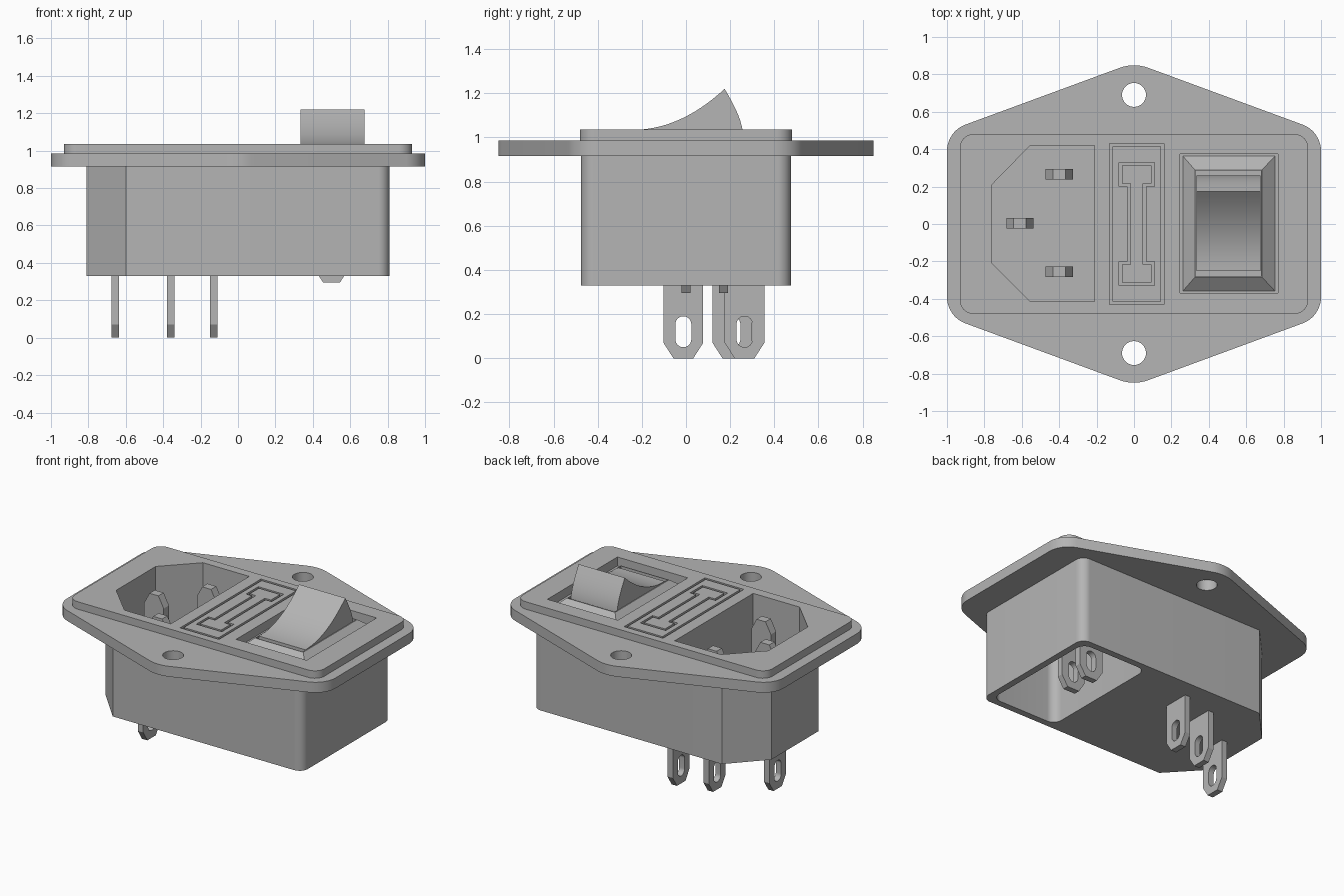
import bpy, bmesh, math
from mathutils import Vector

cube = bpy.data.objects.get("Cube")
if cube:
    bpy.data.objects.remove(cube, do_unlink=True)

grey = bpy.data.materials.new("light_grey_plastic")
grey.use_nodes = True
COLOR = (0.46, 0.46, 0.46, 1)
grey.diffuse_color = COLOR
grey.node_tree.nodes["Principled BSDF"].inputs["Base Color"].default_value = COLOR

AXES = {"z": lambda a, b, c: (a, b, c),
        "x": lambda a, b, c: (c, a, b),
        "y": lambda a, b, c: (a, c, b)}


def make(name, bm):
    bmesh.ops.recalc_face_normals(bm, faces=bm.faces)
    mesh = bpy.data.meshes.new(name)
    bm.to_mesh(mesh)
    bm.free()
    mesh.materials.append(grey)
    obj = bpy.data.objects.new(name, mesh)
    bpy.context.collection.objects.link(obj)
    return obj


def prism(name, outline, lo, hi, axis="z"):
    """Extrude a closed outline along an axis."""
    bm = bmesh.new()
    loops = [[bm.verts.new(AXES[axis](a, b, c)) for a, b in outline] for c in (lo, hi)]
    n = len(outline)
    for loop in loops:
        bm.faces.new(loop)
    for i in range(n):
        j = (i + 1) % n
        bm.faces.new((loops[0][i], loops[0][j], loops[1][j], loops[1][i]))
    return make(name, bm)


def rect(x0, x1, y0, y1):
    return [(x0, y0), (x1, y0), (x1, y1), (x0, y1)]


def rounded(points, radii, steps=8):
    """Replace each corner of a convex outline with an arc."""
    out = []
    for i, (p, r) in enumerate(zip(points, radii)):
        p = Vector(p)
        if r == 0:
            out.append(tuple(p))
            continue
        u = (Vector(points[i - 1]) - p).normalized()
        v = (Vector(points[(i + 1) % len(points)]) - p).normalized()
        half = u.angle(v) / 2
        center = p + (u + v).normalized() * r / math.sin(half)
        start = p + u * r / math.tan(half) - center
        end = p + v * r / math.tan(half) - center
        for k in range(steps + 1):
            d = start.lerp(end, k / steps).normalized() * r
            out.append(tuple(center + d))
    return out


def circle(x, y, r, n=32):
    return [(x + r * math.cos(math.tau * i / n), y + r * math.sin(math.tau * i / n)) for i in range(n)]


def boolean(obj, tool, operation="DIFFERENCE"):
    mod = obj.modifiers.new("boolean", "BOOLEAN")
    mod.operation, mod.solver, mod.object = operation, "EXACT", tool
    bpy.context.view_layer.objects.active = obj
    bpy.ops.object.modifier_apply(modifier=mod.name)
    bpy.data.objects.remove(tool, do_unlink=True)


def cut(obj, outline, lo, hi, axis="z"):
    boolean(obj, prism("cutter", outline, lo, hi, axis))


def smooth(obj):
    bpy.ops.object.select_all(action="DESELECT")
    obj.select_set(True)
    bpy.context.view_layer.objects.active = obj
    bpy.ops.object.shade_smooth_by_angle(angle=math.radians(30))


# Housing: mounting flange, raised face plate and body in one solid
flange = rounded([(1, -.495), (1, .495), (0, .863), (-1, .495), (-1, -.495), (0, -.863)],
                 [.15, .15, .22, .15, .15, .22])
housing = prism("housing", flange, .915, .985)
boolean(housing, prism("plate", rounded(rect(-.93, .93, -.48, .48), [.07] * 4), .95, 1.035), "UNION")
body = rounded([(.81, -.475), (.81, .475), (-.6, .475), (-.81, .25), (-.81, -.25), (-.6, -.475)],
               [.06, .06, 0, 0, 0, 0])
boolean(housing, prism("body", body, .33, .95), "UNION")

# Screw holes
for y in (-.69, .69):
    cut(housing, circle(0, y, .064), .8, 1.1)

# Inlet cavity, switch recess and the open pocket under the switch
cut(housing, [(-.21, -.415), (-.21, .42), (-.555, .42), (-.76, .21), (-.76, -.21), (-.555, -.415)], .42, 1.2)
cut(housing, rect(.245, .77, -.37, .375), .975, 1.2)
cut(housing, rect(.33, .68, -.28, .285), .9, 1.1)
cut(housing, rounded(rect(.27, .765, -.43, .43), [.06] * 4), .2, .84)

# Engraved fuse drawer outlines: a rectangle around an I shape
def i_shape(w, waist, l, inner):
    quarter = [(w, l), (w, inner), (waist, inner)]
    right = quarter + [(x, -y) for x, y in reversed(quarter)]
    return right + [(-x, y) for x, y in reversed(right)]


def groove(outer, inner):
    ring = prism("groove", outer, 1.005, 1.1)
    cut(ring, inner, .9, 1.2)
    ring.location.x = .015
    bpy.context.view_layer.update()
    boolean(housing, ring)


g = .016
groove(rect(-.145, .145, -.43, .43), rect(-.145 + g, .145 - g, -.43 + g, .43 - g))
groove(i_shape(.095, .05, .33, .2), i_shape(.095 - g, .05 - g, .33 - g, .2 + g))
smooth(housing)

# Sloped frame around the rocker
bm = bmesh.new()
loops = [[bm.verts.new((x, y, z)) for x, y in r] for r, z in (
    (rect(.26, .755, -.36, .365), .974),
    (rect(.325, .685, -.285, .29), 1.033),
    (rect(.33, .68, -.28, .285), 1.033),
    (rect(.33, .68, -.28, .285), .974))]
for k in range(4):
    a, b = loops[k], loops[(k + 1) % 4]
    for i in range(4):
        j = (i + 1) % 4
        bm.faces.new((a[i], a[j], b[j], b[i]))
make("switch_frame", bm)

# Rocker: concave front slope, convex back
rocker = [(-.25, .9)]
for k in range(17):
    t = k / 16
    rocker.append((-.25 + .425 * t, 1.034 + .186 * t ** 2.1))
for k in range(1, 9):
    t = k / 8
    rocker.append((.175 + .085 * math.sin(t * math.pi / 2), 1.22 - .23 * t))
rocker.append((.26, .9))
smooth(prism("rocker", rocker, .333, .677, "x"))

# Inlet pins with chamfered tips
for i, (x, y) in enumerate([(-.4, .265), (-.4, -.255), (-.61, .005)]):
    pin = [(x - .073, .4), (x + .073, .4), (x + .073, .9), (x + .033, .975),
           (x - .033, .975), (x - .073, .9)]
    prism(f"inlet_pin_{i + 1}", pin, y - .028, y + .028, "y")


# Solder tabs with chamfered ends and slotted eyes
def tab(name, mid, offset, bottom, top, axis):
    outline = [(mid - .09, top), (mid - .09, bottom + .07), (mid - .045, bottom),
               (mid + .045, bottom), (mid + .09, bottom + .07), (mid + .09, top)]
    obj = prism(name, outline, offset - .02, offset + .02, axis)
    slot = rounded(rect(mid - .036, mid + .036, bottom + .05, bottom + .19), [.0355] * 4)
    cut(obj, slot, offset - .1, offset + .1, axis)
    smooth(obj)


for i, (x, y) in enumerate([(-.655, -.012), (-.36, .21), (-.13, .265)]):
    tab(f"inlet_tab_{i + 1}", y, x, 0, .36, "x")
for i, y in enumerate((0, .17)):
    tab(f"switch_tab_{i + 1}", .5, y, .295, .86, "y")
